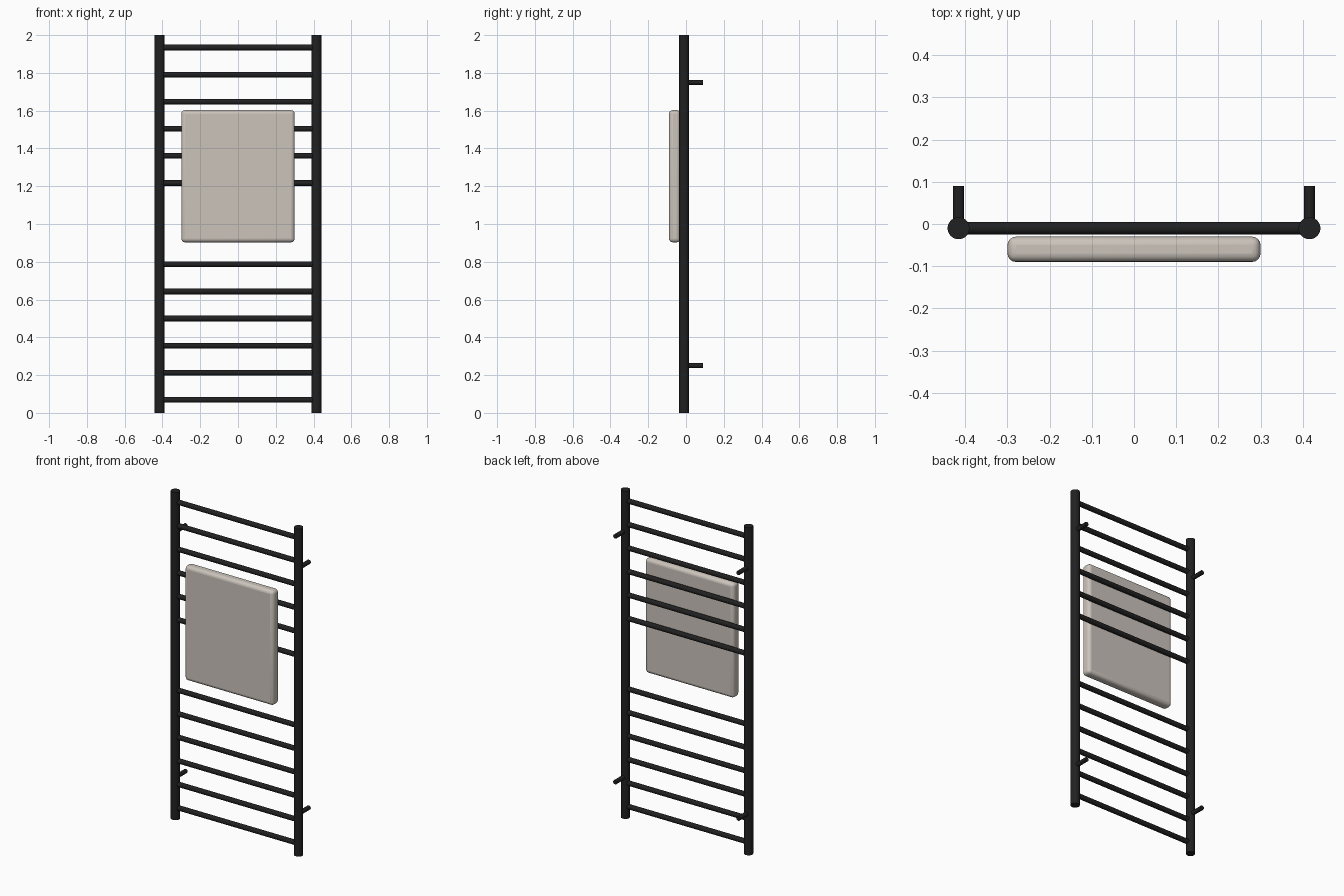
import bpy
import math
from mathutils import Vector

cube = bpy.data.objects.get("Cube")
if cube:
    bpy.data.objects.remove(cube, do_unlink=True)


def make_material(name, rgb, roughness):
    mat = bpy.data.materials.new(name)
    mat.use_nodes = True
    mat.diffuse_color = (*rgb, 1)
    shader = mat.node_tree.nodes["Principled BSDF"]
    shader.inputs["Base Color"].default_value = (*rgb, 1)
    shader.inputs["Roughness"].default_value = roughness
    return mat


black = make_material("matte black metal", (0.015, 0.015, 0.016), 0.5)
beige = make_material("beige cloth", (0.6, 0.55, 0.5), 0.9)


def smooth(obj):
    bpy.ops.object.select_all(action='DESELECT')
    obj.select_set(True)
    bpy.context.view_layer.objects.active = obj
    bpy.ops.object.shade_smooth_by_angle(angle=math.radians(35))


def tube(name, start, end, radius, sides=24):
    a, b = Vector(start), Vector(end)
    bpy.ops.mesh.primitive_cylinder_add(vertices=sides, radius=radius, depth=(b - a).length,
                                        location=(a + b) / 2)
    obj = bpy.context.object
    obj.name = name
    obj.rotation_euler = (b - a).to_track_quat('Z', 'Y').to_euler()
    obj.data.materials.append(black)
    smooth(obj)


HEIGHT, POST_X, RAIL_Y = 2.0, 0.416, -0.01

# Upright posts and their wall brackets
for side, sx in (("left", 1), ("right", -1)):
    x = sx * POST_X
    tube(f"{side}_post", (x, RAIL_Y, 0), (x, RAIL_Y, HEIGHT), 0.026, 32)
    for level, z in (("lower", 0.25), ("upper", 1.75)):
        tube(f"{side}_{level}_bracket", (x, RAIL_Y, z), (x, 0.09, z), 0.013)

# Evenly spaced rungs with a gap in the middle for hanging
RUNGS, GAP = 14, (6, 7)
FIRST, STEP = 0.069, 0.1435
for i in range(RUNGS):
    if i not in GAP:
        z = FIRST + i * STEP
        tube(f"rung_{i + 1}", (-POST_X, RAIL_Y, z), (POST_X, RAIL_Y, z), 0.015)

# Towel with softly rounded edges
bpy.ops.mesh.primitive_cube_add(size=1, location=(0, -0.06, 1.253))
towel = bpy.context.object
towel.name = "towel"
towel.scale = (0.6, 0.06, 0.7)
bpy.ops.object.transform_apply(location=False, rotation=False, scale=True)
towel.data.materials.append(beige)
bevel = towel.modifiers.new("soft_edges", 'BEVEL')
bevel.width = 0.02
bevel.segments = 4
smooth(towel)
